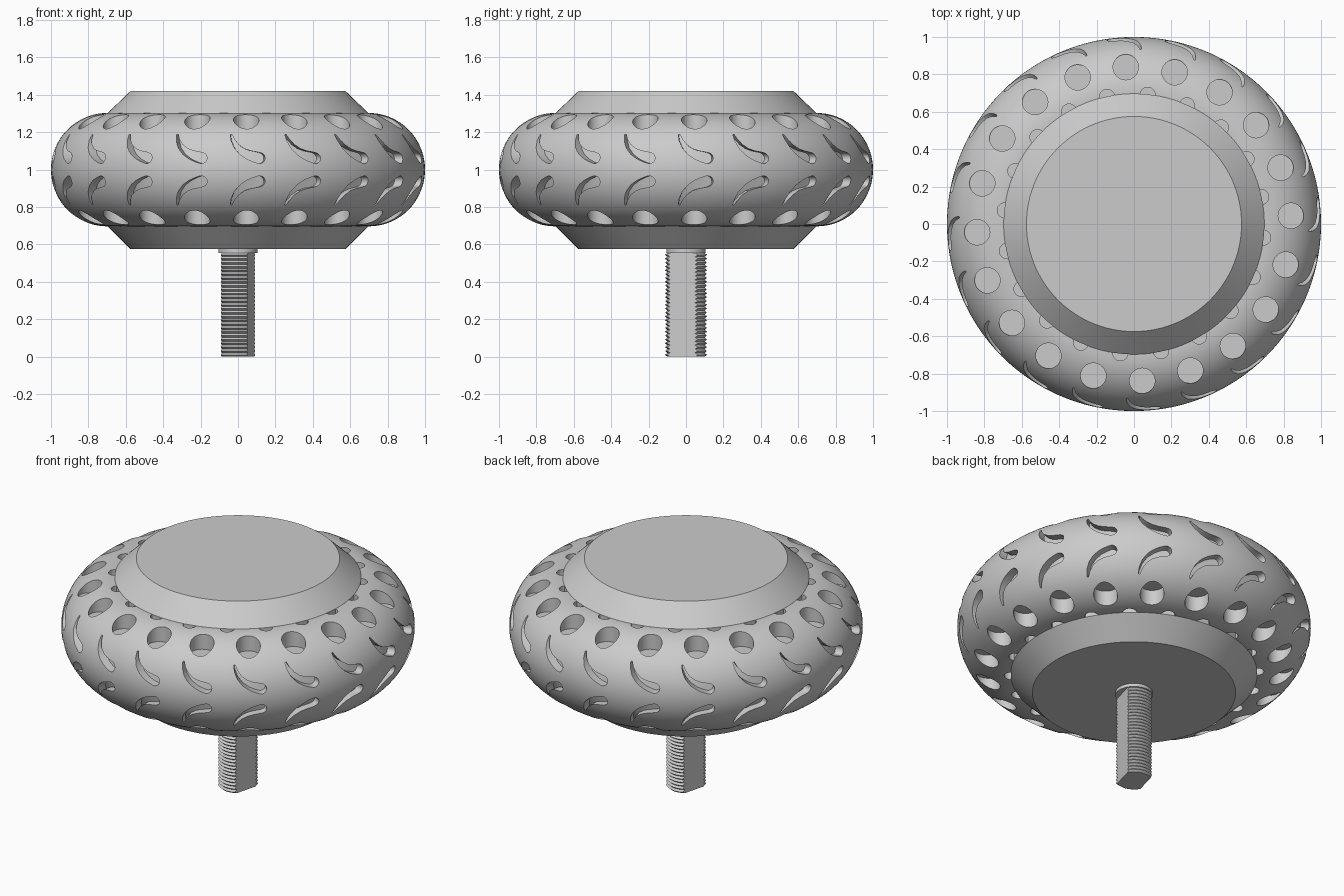
import bpy, bmesh
from math import sin, cos, pi, sqrt, radians
from mathutils import Vector

if "Cube" in bpy.data.objects:
    bpy.data.objects.remove(bpy.data.objects["Cube"], do_unlink=True)

MID = 1.0          # height of the wheel's mid plane
COUNT = 20         # tread repeats around the tyre
STEP = 2 * pi / COUNT

grey = bpy.data.materials.new("plain grey")
grey.use_nodes = True
grey.diffuse_color = (0.6, 0.6, 0.6, 1)
grey.node_tree.nodes["Principled BSDF"].inputs["Base Color"].default_value = (0.6, 0.6, 0.6, 1)


def finish(bm, name):
    bmesh.ops.recalc_face_normals(bm, faces=bm.faces)
    mesh = bpy.data.meshes.new(name)
    bm.to_mesh(mesh)
    bm.free()
    mesh.materials.append(grey)
    ob = bpy.data.objects.new(name, mesh)
    bpy.context.collection.objects.link(ob)
    return ob


def smooth(ob, angle=30):
    bpy.ops.object.select_all(action='DESELECT')
    ob.select_set(True)
    bpy.context.view_layer.objects.active = ob
    bpy.ops.object.shade_smooth_by_angle(angle=radians(angle))


def lathe(bm, profile, seg, ring=False):
    """Turn (radius, z) points about z; ring joins last to first, else ends are capped."""
    loops = [[bm.verts.new((r * cos(2 * pi * i / seg), r * sin(2 * pi * i / seg), z))
              for i in range(seg)] for r, z in profile]
    pairs = list(zip(loops, loops[1:]))
    if ring:
        pairs.append((loops[-1], loops[0]))
    else:
        bm.faces.new(loops[0])
        bm.faces.new(loops[-1])
    for a, b in pairs:
        for i in range(seg):
            j = (i + 1) % seg
            bm.faces.new((a[i], a[j], b[j], b[i]))


def prism(bm, inner, outer):
    """Solid between two matching outlines."""
    a = [bm.verts.new(p) for p in inner]
    b = [bm.verts.new(p) for p in outer]
    caps = [bm.faces.new(a), bm.faces.new(b)]
    for i in range(len(a)):
        j = (i + 1) % len(a)
        bm.faces.new((a[i], a[j], b[j], b[i]))
    bmesh.ops.triangulate(bm, faces=caps)


# Tyre: half-round section
TUBE_R, TUBE = 0.7, 0.3
arc = [(TUBE_R + TUBE * cos(t), MID + (TUBE + 0.003) * sin(t))
       for t in (pi / 2 - pi * k / 36 for k in range(37))]
bm = bmesh.new()
lathe(bm, arc + [(0.6, MID - TUBE), (0.6, MID + TUBE)], 120, ring=True)
tyre = finish(bm, "tyre")

# Tread cutters: comma slots given by a centre line with half widths (u, height, width)
spine = [(-0.038, 0.188, 0.004), (-0.028, 0.158, 0.009), (-0.008, 0.125, 0.014),
         (0.022, 0.097, 0.019), (0.058, 0.078, 0.024), (0.09, 0.068, 0.028), (0.112, 0.062, 0.029)]
left, right = [], []
for k, (u, h, w) in enumerate(spine):
    a, b = spine[max(k - 1, 0)], spine[min(k + 1, len(spine) - 1)]
    d = Vector((b[0] - a[0], b[1] - a[1])).normalized()
    n = Vector((-d.y, d.x)) * w
    left.append(Vector((u, h)) + n)
    right.append(Vector((u, h)) - n)
tip = [Vector(spine[-1][:2]) + n * cos(t) + d * n.length * sin(t)
       for t in (pi * k / 8 for k in range(1, 8))]
comma = left + tip + right[::-1]


def on_tyre(p, turn, side, lift):
    r = TUBE_R + sqrt(TUBE ** 2 - p.y ** 2) + lift
    t = turn + p.x / 0.96
    return (r * cos(t), r * sin(t), MID + side * p.y)


def disc(radius, dist, turn, z):
    return [(dist * cos(turn) + radius * cos(2 * pi * k / 32),
             dist * sin(turn) + radius * sin(2 * pi * k / 32), z) for k in range(32)]


bm = bmesh.new()
for i in range(COUNT):
    for side in (1, -1):
        slot_turn = i * STEP - pi / 2
        prism(bm, [on_tyre(p, slot_turn, side, -0.05) for p in comma],
              [on_tyre(p, slot_turn, side, 0.05) for p in comma])
        # large round pockets, and small ones half way between beside the hub
        for radius, dist, turn in ((0.068, 0.84, radians(3)), (0.04, 0.695, radians(3) + STEP / 2)):
            turn += i * STEP
            prism(bm, disc(radius, dist, turn, MID + side * 0.2),
                  disc(radius, dist, turn, MID + side * 0.4))
cutter = finish(bm, "tread_cutter")
cutter.hide_render = True
cut = tyre.modifiers.new("tread", 'BOOLEAN')
cut.operation, cut.solver, cut.object = 'DIFFERENCE', 'EXACT', cutter
bpy.context.view_layer.objects.active = tyre
bpy.ops.object.modifier_apply(modifier=cut.name)
bpy.data.objects.remove(cutter, do_unlink=True)
smooth(tyre)

# Hub: drum with a bevelled rim at both ends
bm = bmesh.new()
lathe(bm, [(0.575, MID - 0.425), (0.697, MID - 0.303), (0.697, MID + 0.303), (0.575, MID + 0.42)], 120)
smooth(finish(bm, "hub"))

# Axle: threaded rod with a flat on two opposite sides
ROD, FLAT, TURNS, TOP = 0.112, 0.072, 27, 0.555
pitch = TOP / TURNS
thread = []
for k in range(TURNS):
    thread += [(ROD - 0.012, k * pitch), (ROD, (k + 0.5) * pitch)]
thread.append((ROD - 0.012, TOP))
bm = bmesh.new()
lathe(bm, thread, 48)
normal = Vector((cos(radians(-15)), sin(radians(-15)), 0))
for n in (normal, -normal):
    res = bmesh.ops.bisect_plane(bm, geom=bm.verts[:] + bm.edges[:] + bm.faces[:],
                                 plane_co=n * FLAT, plane_no=n, clear_outer=True)
    edges = [e for e in res["geom_cut"] if isinstance(e, bmesh.types.BMEdge)]
    bmesh.ops.edgeloop_fill(bm, edges=edges)
smooth(finish(bm, "threaded_axle"), 20)

# Collar between axle and hub
bm = bmesh.new()
lathe(bm, [(0.105, TOP), (0.105, MID - 0.42)], 48)
smooth(finish(bm, "axle_collar"))
